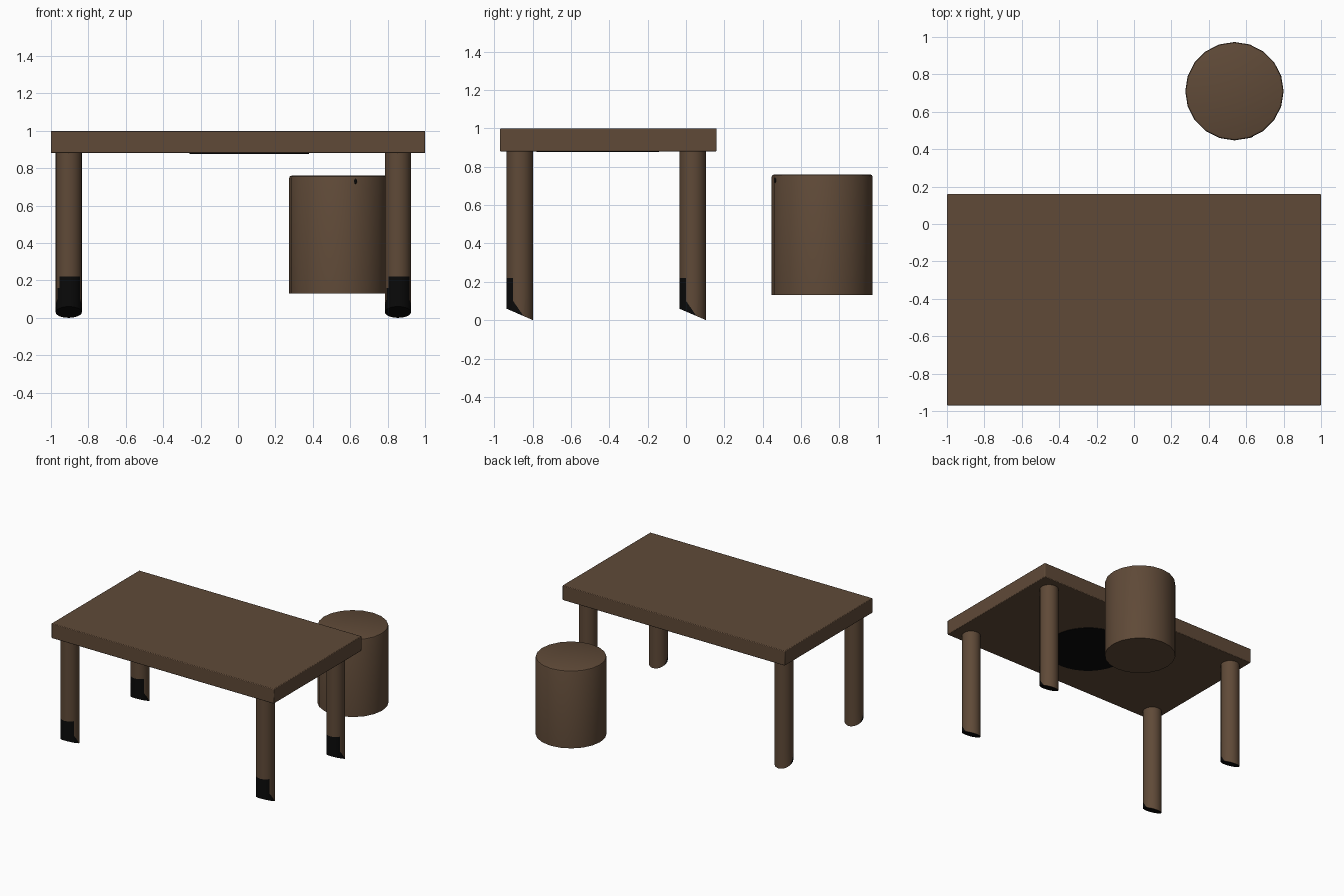
import bpy, bmesh, math
from mathutils import Vector

cube = bpy.data.objects.get("Cube")
if cube:
    bpy.data.objects.remove(cube, do_unlink=True)


def make_material(name, color):
    mat = bpy.data.materials.new(name)
    mat.use_nodes = True
    mat.diffuse_color = (*color, 1)
    bsdf = next(n for n in mat.node_tree.nodes if n.type == 'BSDF_PRINCIPLED')
    bsdf.inputs["Base Color"].default_value = (*color, 1)
    return mat


wood = make_material("brown wood", (0.115, 0.068, 0.039))
black = make_material("black stain", (0.003, 0.003, 0.003))


def finish(name, bm, mats, bevel=0):
    mesh = bpy.data.meshes.new(name)
    bm.to_mesh(mesh)
    bm.free()
    for mat in mats:
        mesh.materials.append(mat)
    obj = bpy.data.objects.new(name, mesh)
    bpy.context.collection.objects.link(obj)
    bpy.ops.object.select_all(action='DESELECT')
    obj.select_set(True)
    bpy.context.view_layer.objects.active = obj
    bpy.ops.object.shade_smooth_by_angle(angle=math.radians(35))
    if bevel:
        mod = obj.modifiers.new("soft edges", 'BEVEL')
        mod.width = bevel
        mod.segments = 2
    return obj


def cylinder(radius, z0, z1, sides):
    bm = bmesh.new()
    bmesh.ops.create_cone(bm, cap_ends=True, segments=sides, radius1=radius,
                          radius2=radius, depth=z1 - z0)
    bmesh.ops.translate(bm, verts=bm.verts, vec=(0, 0, (z0 + z1) / 2))
    return bm


def cut(bm, point, normal, remove_below=False):
    return bmesh.ops.bisect_plane(bm, geom=bm.verts[:] + bm.edges[:] + bm.faces[:],
                                  plane_co=point, plane_no=normal,
                                  clear_inner=remove_below)


# Table top
bm = bmesh.new()
bmesh.ops.create_cube(bm, size=1)
bmesh.ops.scale(bm, verts=bm.verts, vec=(2, 1.13, 0.12))
bmesh.ops.translate(bm, verts=bm.verts, vec=(0, -0.405, 0.94))
finish("table_top", bm, [wood], 0.005)

# Stain under the table top
bm = cylinder(0.32, 0.877, 0.881, 32)
bmesh.ops.translate(bm, verts=bm.verts, vec=(0.06, -0.46, 0))
finish("underside_stain", bm, [black])


# Legs with slanted feet and stained fronts
def leg(name, x, y):
    bm = cylinder(0.07, -0.1, 0.885, 24)
    ring = cut(bm, (0, 0, 0.03), (0, 0.43, 1), True)
    edges = [e for e in ring["geom_cut"] if isinstance(e, bmesh.types.BMEdge)]
    bmesh.ops.contextual_create(bm, geom=edges)
    bmesh.ops.recalc_face_normals(bm, faces=bm.faces)
    for height in (0.16, 0.22):
        cut(bm, (0, 0, height), (0, 0, 1))
    cut(bm, (0, 0, 0.05), (0, 1.44, 1))
    for face in bm.faces:
        c, n = face.calc_center_median(), face.normal
        limit = 0.16 if n.x < -0.65 else 0.22
        front = n.y < -0.5 and c.z < limit
        low = c.z < 0.05 - 1.44 * c.y and c.z < limit
        face.material_index = int(n.z < -0.5 or front or low)
    bmesh.ops.translate(bm, verts=bm.verts, vec=(x, y, 0))
    finish(name, bm, [wood, black])


for side, x in (("right", -0.905), ("left", 0.855)):
    leg("front_" + side + "_leg", x, -0.867)
    leg("back_" + side + "_leg", x, 0.035)

# Stool
stool_center = Vector((0.537, 0.71, 0))
bm = cylinder(0.263, 0.13, 0.76, 20)
rim = [e for e in bm.edges if all(v.co.z > 0.7 for v in e.verts)]
bmesh.ops.bevel(bm, geom=rim, offset=0.012, segments=2, affect='EDGES', profile=0.5)
bmesh.ops.translate(bm, verts=bm.verts, vec=stool_center)
finish("stool", bm, [wood])

# Small spot on the stool front
bm = bmesh.new()
bmesh.ops.create_uvsphere(bm, u_segments=8, v_segments=6, radius=0.01)
bmesh.ops.scale(bm, verts=bm.verts, vec=(1, 0.4, 1.6))
bmesh.ops.rotate(bm, verts=bm.verts, cent=(0, 0, 0),
                 matrix=Vector((0, -1, 0)).rotation_difference(Vector((0.35, -0.94, 0))).to_matrix())
bmesh.ops.translate(bm, verts=bm.verts, vec=stool_center + Vector((0.09, -0.244, 0.73)))
finish("stool_spot", bm, [black])
